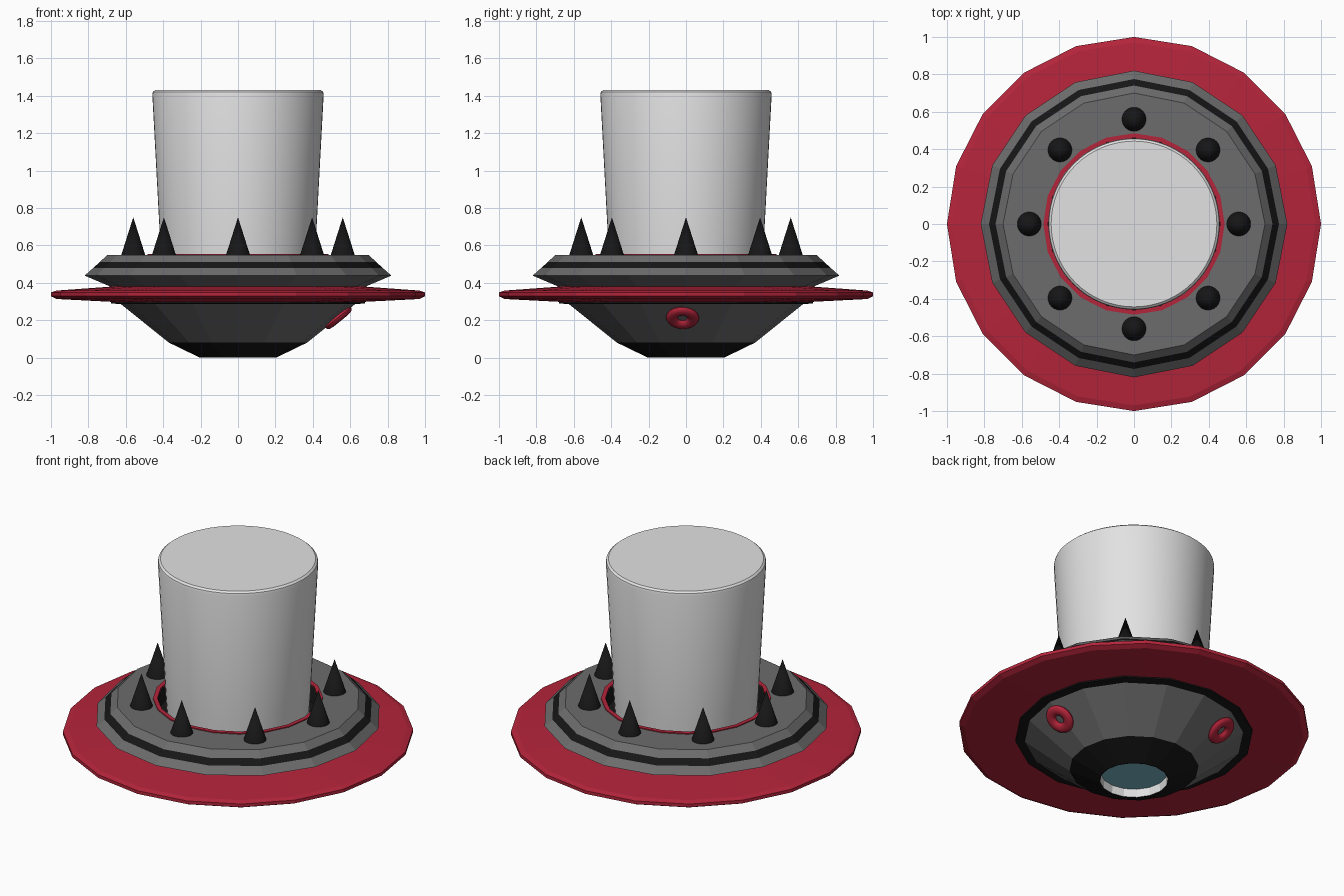
import bpy, bmesh, math
from mathutils import Vector

if "Cube" in bpy.data.objects:
    bpy.data.objects.remove(bpy.data.objects["Cube"])


def mat(name, r, g, b):
    m = bpy.data.materials.new(name)
    m.diffuse_color = (r, g, b, 1)
    m.use_nodes = True
    m.node_tree.nodes["Principled BSDF"].inputs["Base Color"].default_value = m.diffuse_color
    return m


RED = mat("crimson", 0.46, 0.018, 0.043)
GREY = mat("hull_grey", 0.15, 0.15, 0.15)
BLACK = mat("black", 0.008, 0.008, 0.008)
LIGHT = mat("light_grey", 0.76, 0.76, 0.76)
TEAL = mat("teal", 0.2, 0.5, 0.58)


def lathe(name, profile, bands, sides, smooth=False, closed=False):
    """Revolve (radius, z) points about z; bands holds one material per profile step."""
    mats = list(dict.fromkeys(bands))
    bm = bmesh.new()
    rings = []
    for r, z in profile:
        if r < 1e-6:
            rings.append([bm.verts.new((0, 0, z))])
        else:
            rings.append([bm.verts.new((r * math.cos(a), r * math.sin(a), z))
                          for a in (2 * math.pi * i / sides for i in range(sides))])
    pairs = list(zip(rings, rings[1:]))
    if closed:
        pairs.append((rings[-1], rings[0]))
    for (lo, hi), m in zip(pairs, bands):
        for i in range(sides):
            j = (i + 1) % sides
            quad = [lo[i % len(lo)], lo[j % len(lo)], hi[j % len(hi)], hi[i % len(hi)]]
            f = bm.faces.new(list(dict.fromkeys(quad)))
            f.material_index = mats.index(m)
    bmesh.ops.recalc_face_normals(bm, faces=bm.faces)
    me = bpy.data.meshes.new(name)
    bm.to_mesh(me)
    bm.free()
    for m in mats:
        me.materials.append(m)
    ob = bpy.data.objects.new(name, me)
    bpy.context.collection.objects.link(ob)
    if smooth:
        bpy.ops.object.select_all(action='DESELECT')
        ob.select_set(True)
        bpy.context.view_layer.objects.active = ob
        bpy.ops.object.shade_smooth_by_angle(angle=math.radians(35))
    return ob


# Lower hull: recessed teal lens, black foot, grey cone, black collar
lathe("lower_hull",
      [(0, 0.05), (0.19, 0.05), (0.195, 0.0), (0.205, 0.0), (0.37, 0.08),
       (0.625, 0.285), (0.68, 0.29), (0.68, 0.32), (0, 0.32)],
      [TEAL, LIGHT, BLACK, BLACK, GREY, BLACK, BLACK, BLACK], 16)

# Wide red brim disc
lathe("brim",
      [(0, 0.295), (0.62, 0.295), (0.97, 0.313), (1.0, 0.328), (1.0, 0.348),
       (0.97, 0.358), (0.6, 0.385), (0, 0.385)],
      [RED] * 7, 20)

# Upper hull with black stripe and a dark well around the tall dome
lathe("upper_hull",
      [(0, 0.37), (0.66, 0.37), (0.82, 0.438), (0.775, 0.478), (0.74, 0.51),
       (0.70, 0.547), (0.465, 0.547), (0.45, 0.46), (0, 0.46)],
      [GREY, GREY, GREY, BLACK, GREY, GREY, BLACK, BLACK], 16)

# Thin red ring framing the dome opening
lathe("dome_ring", [(0.485, 0.54), (0.485, 0.553), (0.46, 0.553), (0.46, 0.54)],
      [RED] * 4, 20, closed=True)

# Tall flared dome
lathe("dome", [(0, 0.45), (0.405, 0.45), (0.415, 0.6), (0.458, 1.405),
               (0.455, 1.42), (0.443, 1.43), (0, 1.43)],
      [LIGHT] * 6, 64, smooth=True)

# Eight spikes
for k in range(8):
    a = k * math.pi / 4
    s = lathe(f"spike_{k + 1}", [(0, 0.535), (0.065, 0.545), (0, 0.75)], [BLACK] * 2, 24, smooth=True)
    s.location = (0.56 * math.cos(a), 0.56 * math.sin(a), 0)

# Two flattened red rings lying on the lower cone
for k, deg in enumerate((-2, 118)):
    a = math.radians(deg)
    section = [(0.057 + 0.031 * math.cos(t), 0.02 * math.sin(t))
               for t in (2 * math.pi * i / 12 for i in range(12))]
    ring = lathe(f"hull_ring_{k + 1}", section, [RED] * 12, 32, smooth=True, closed=True)
    ring.location = (0.537 * math.cos(a), 0.537 * math.sin(a), 0.213)
    normal = Vector((0.63 * math.cos(a), 0.63 * math.sin(a), -0.78))
    ring.rotation_mode = 'QUATERNION'
    ring.rotation_quaternion = normal.to_track_quat('Z', 'Y')
